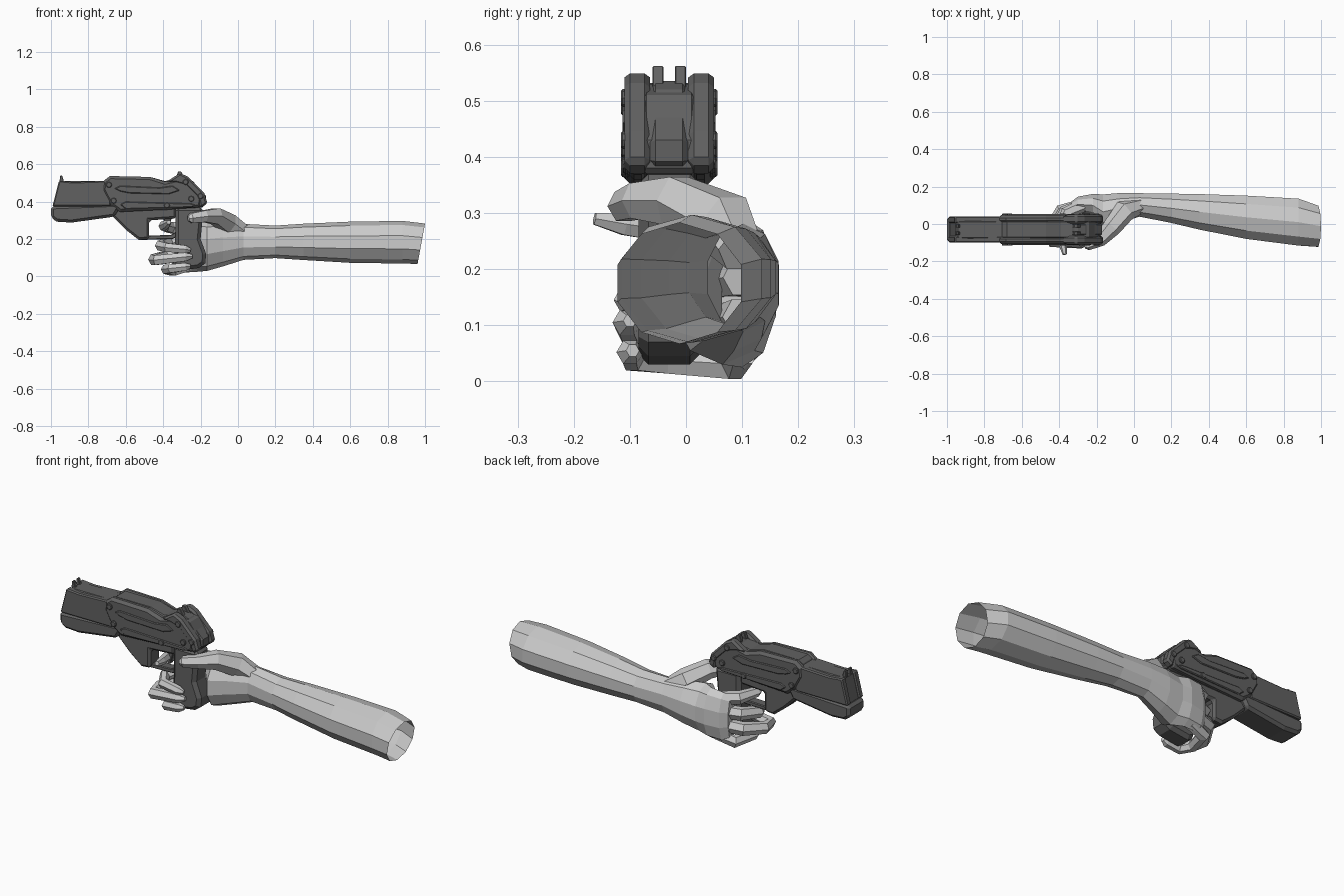
import bpy, bmesh, math
from mathutils import Vector

GUN_Y = -0.03  # symmetry plane of the gun
dark = bpy.data.materials.new("dark_grey")
dark.diffuse_color = (0.12, 0.12, 0.12, 1)


def finish(name, bm, mat=None, bevel=0):
    bmesh.ops.recalc_face_normals(bm, faces=bm.faces)
    me = bpy.data.meshes.new(name)
    bm.to_mesh(me)
    bm.free()
    ob = bpy.data.objects.new(name, me)
    bpy.context.collection.objects.link(ob)
    if mat:
        me.materials.append(mat)
    if bevel:
        m = ob.modifiers.new("bevel", "BEVEL")
        m.width, m.segments, m.limit_method = bevel, 1, "ANGLE"
        m.angle_limit = math.radians(50)
    return ob


def skin(bm, rings, cap_start, cap_end):
    loops = [[bm.verts.new(p) for p in r] for r in rings]
    n = len(loops[0])
    for a, b in zip(loops, loops[1:]):
        for i in range(n):
            bm.faces.new((a[i], a[(i + 1) % n], b[(i + 1) % n], b[i]))
    if cap_start:
        bm.faces.new(loops[0])
    if cap_end:
        bm.faces.new(loops[-1])


def prism(name, pts, half0, half1, bevel=0.008):
    """Side profile (x, z) extruded between two distances from the gun plane."""
    bm = bmesh.new()
    skin(bm, [[(x, GUN_Y + h, z) for x, z in pts] for h in (half0, half1)], True, True)
    return finish(name, bm, dark, bevel)


def pair(name, pts, h0, h1, bevel=0.006):
    prism(name + "_left", pts, -h1, -h0, bevel)
    prism(name + "_right", pts, h0, h1, bevel)


def finger(name, path, sides=6):
    """Faceted tube through (x, y, z, radius) points."""
    P = [Vector(p[:3]) for p in path]
    rings = []
    for i, p in enumerate(P):
        t = (P[min(i + 1, len(P) - 1)] - P[max(i - 1, 0)]).normalized()
        u = t.cross(Vector((0, 0, 1))).normalized()
        v = t.cross(u)
        r = path[i][3]
        rings.append([p + r * (u * math.cos(a) + v * math.sin(a))
                      for a in (2 * math.pi * k / sides for k in range(sides))])
    bm = bmesh.new()
    skin(bm, rings, True, True)
    finish(name, bm)


# forearm and palm: one faceted shell, open at the elbow end (x, y, z, ry, rz, tilt)
sections = [(.98, -.012, .175, .112, .108, .02), (.88, .01, .183, .128, .114, 0),
            (.6, .036, .183, .118, .110, 0), (.35, .065, .185, .097, .097, 0),
            (.2, .084, .185, .08, .087, 0), (.03, .102, .185, .064, .096, 0),
            (-.08, .085, .172, .082, .118, 0), (-.165, .065, .16, .095, .13, 0),
            (-.22, .1, .16, .062, .135, 0), (-.30, .105, .155, .042, .135, 0),
            (-.335, .09, .155, .03, .12, 0)]
rings = []
for x, y, z, ry, rz, tilt in sections:
    ang = [2 * math.pi * (k + .5) / 10 for k in range(10)]
    rings.append([(x + tilt * math.sin(a), y + 1.03 * ry * math.cos(a), z + rz * math.sin(a))
                  for a in ang])
bm = bmesh.new()
skin(bm, rings, False, True)
finish("forearm_and_palm", bm)

# thumb over the back of the grip, fingers curled round its front
finger("thumb", [(.03, .1, .235, .045), (-.05, .07, .28, .06), (-.12, -.02, .322, .05),
                 (-.18, -.085, .322, .036), (-.25, -.112, .312, .03), (-.265, -.118, .31, .015)])
finger("index_finger", [(-.27, .1, .25, .036), (-.36, .06, .262, .034), (-.40, -.03, .27, .026),
                        (-.38, -.11, .28, .022), (-.37, -.163, .29, .012)])
finger("middle_finger", [(-.27, .1, .185, .036), (-.37, .065, .18, .035), (-.415, -.03, .165, .03),
                         (-.38, -.095, .155, .027), (-.28, -.105, .145, .024), (-.255, -.1, .14, .012)])
finger("ring_finger", [(-.27, .1, .115, .036), (-.39, .07, .105, .035), (-.45, -.03, .09, .032),
                       (-.44, -.095, .087, .03), (-.28, -.105, .105, .026), (-.245, -.1, .108, .012)])
finger("little_finger", [(-.26, .1, .06, .034), (-.35, .085, .032, .032), (-.385, -.03, .038, .028),
                         (-.36, -.095, .042, .026), (-.28, -.1, .052, .024), (-.255, -.095, .055, .012)])

# barrel: sloped upper block, lower shroud, side slabs
upper = [(-.985, .37), (-.95, .51), (-.66, .51), (-.66, .37)]
prism("barrel_core", upper, -.05, .05)
pair("barrel_side", [(-.992, .375), (-.957, .512), (-.88, .505), (-.68, .512), (-.68, .375)], .035, .07)
prism("barrel_shroud", [(-1, .375), (-1, .315), (-.97, .293), (-.89, .288), (-.66, .32),
                        (-.62, .39)], -.068, .068, .014)
pair("front_sight", [(-.955, .505), (-.95, .54), (-.94, .54), (-.93, .505)], .01, .028, .002)

# receiver: centre block with armoured side plates
prism("receiver_core", [(-.71, .40), (-.71, .51), (-.68, .532), (-.47, .532), (-.39, .51),
                        (-.30, .53), (-.24, .51), (-.18, .43), (-.18, .37), (-.62, .345)], -.05, .05, .01)
pair("side_plate", [(-.725, .46), (-.72, .51), (-.685, .537), (-.47, .532), (-.39, .507),
                    (-.33, .52), (-.25, .5), (-.19, .43), (-.2, .37), (-.34, .36),
                    (-.63, .345), (-.685, .385)], .035, .077, .014)
pair("side_rib", [(-.66, .47), (-.63, .485), (-.42, .475), (-.35, .485), (-.31, .46),
                  (-.37, .44), (-.58, .445), (-.63, .455)], .07, .083, .004)
pair("lower_rib", [(-.63, .385), (-.6, .4), (-.25, .39), (-.22, .38), (-.25, .37), (-.6, .36)],
     .07, .082, .004)

# rear hump
pair("rear_hump", [(-.385, .505), (-.31, .553), (-.265, .532), (-.18, .445), (-.163, .39),
                   (-.2, .365), (-.215, .42), (-.28, .485), (-.33, .5)], .034, .08, .01)
prism("rear_slide", [(-.36, .5), (-.31, .54), (-.26, .52), (-.17, .43), (-.17, .38), (-.3, .4)],
      -.036, .036, .012)
pair("rear_sight", [(-.33, .53), (-.32, .562), (-.305, .562), (-.28, .52)], .01, .03, .002)

# bolts on both sides
for i, (x, z) in enumerate([(-.69, .49), (-.665, .405), (-.28, .505), (-.25, .415), (-.2, .43), (-.38, .38)]):
    hexa = [(x + .016 * math.cos(k * math.pi / 4), z + .016 * math.sin(k * math.pi / 4)) for k in range(8)]
    pair("bolt_%d" % i, hexa, .07, .086, .003)

# underside frame, trigger guard, trigger, grip
prism("lower_frame", [(-.68, .36), (-.67, .32), (-.6, .25), (-.53, .195), (-.475, .2),
                      (-.475, .3), (-.33, .31), (-.33, .37)], -.045, .045, .012)
prism("trigger_guard", [(-.53, .195), (-.5, .218), (-.36, .222), (-.33, .24), (-.32, .215),
                        (-.35, .2)], -.025, .025, .004)
prism("trigger", [(-.40, .31), (-.385, .26), (-.395, .235), (-.375, .24), (-.355, .31)], -.012, .012, .003)
prism("grip", [(-.335, .37), (-.185, .37), (-.19, .3), (-.2, .2), (-.17, .12), (-.175, .07),
               (-.21, .045), (-.32, .03), (-.36, .05), (-.34, .12), (-.335, .22)], -.055, .055, .018)
